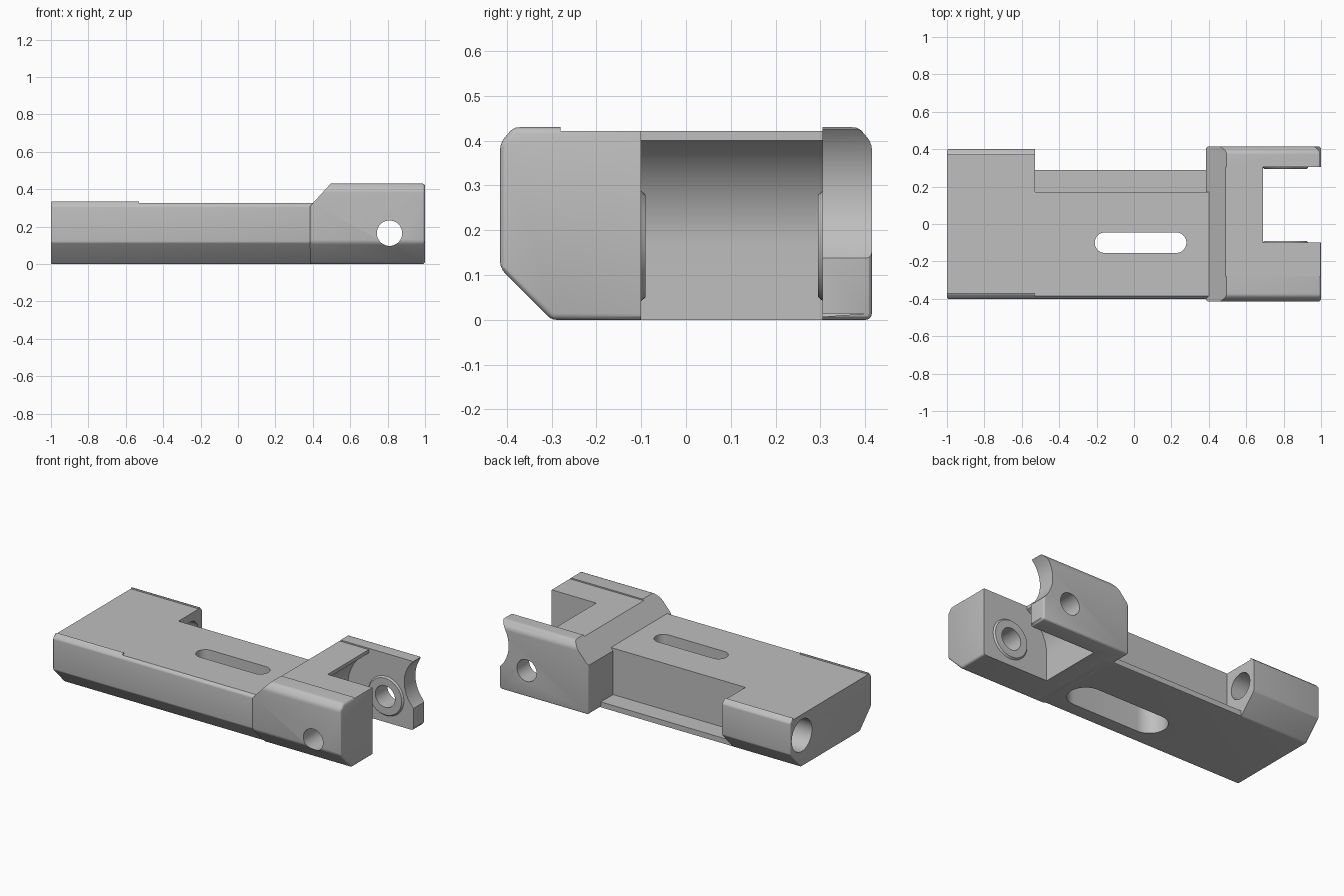
import bpy, bmesh
from math import pi, cos, sin, atan2, hypot, radians

if "Cube" in bpy.data.objects:
    bpy.data.objects.remove(bpy.data.objects["Cube"], do_unlink=True)

grey = bpy.data.materials.new("plain grey")
grey.use_nodes = True
COLOUR = (0.52, 0.52, 0.52, 1)
grey.diffuse_color = COLOUR
grey.node_tree.nodes["Principled BSDF"].inputs["Base Color"].default_value = COLOUR


def prism(name, profile, axis, start, end):
    """Extrude a 2D profile along an axis; the profile uses the other two axes in order."""
    def place(p, d):
        return {"x": (d, p[0], p[1]), "y": (p[0], d, p[1]), "z": (p[0], p[1], d)}[axis]
    bm = bmesh.new()
    rings = [[bm.verts.new(place(p, d)) for p in profile] for d in (start, end)]
    for ring in rings:
        bm.faces.new(ring)
    n = len(profile)
    for i in range(n):
        j = (i + 1) % n
        bm.faces.new((rings[0][i], rings[0][j], rings[1][j], rings[1][i]))
    bmesh.ops.recalc_face_normals(bm, faces=bm.faces)
    mesh = bpy.data.meshes.new(name)
    bm.to_mesh(mesh)
    bm.free()
    mesh.materials.append(grey)
    ob = bpy.data.objects.new(name, mesh)
    bpy.context.collection.objects.link(ob)
    return ob


def box(x0, x1, y0, y1, z0, z1):
    return prism("cutter", [(x0, y0), (x1, y0), (x1, y1), (x0, y1)], "z", z0, z1)


def arc(cx, cy, r, a0=0, a1=2 * pi, n=48):
    return [(cx + r * cos(a0 + (a1 - a0) * i / n), cy + r * sin(a0 + (a1 - a0) * i / n))
            for i in range(n + 1)]


def circle(cx, cy, r):
    return arc(cx, cy, r)[:-1]


def slot(cx, cy, half, r):
    return arc(cx + half, cy, r, -pi / 2, pi / 2, 20) + arc(cx - half, cy, r, pi / 2, 1.5 * pi, 20)


def apply(ob, mod):
    bpy.context.view_layer.objects.active = ob
    bpy.ops.object.modifier_apply(modifier=mod.name)


def bevel(ob, width):
    mod = ob.modifiers.new("round edges", "BEVEL")
    mod.width, mod.segments = width, 3
    mod.limit_method, mod.angle_limit = "ANGLE", radians(30)
    apply(ob, mod)


def cut(ob, *cutters):
    for c in cutters:
        mod = ob.modifiers.new("cut", "BOOLEAN")
        mod.operation, mod.solver, mod.object = "DIFFERENCE", "EXACT", c
        apply(ob, mod)
        bpy.data.objects.remove(c, do_unlink=True)


def smooth(ob):
    bpy.ops.object.select_all(action="DESELECT")
    ob.select_set(True)
    bpy.context.view_layer.objects.active = ob
    bpy.ops.object.shade_smooth_by_angle(angle=radians(25))


PIN_X, PIN_Z, PIN_R = 0.81, 0.165, 0.068


def pin_hole():
    return prism("cutter", circle(PIN_X, PIN_Z, PIN_R), "y", -0.6, 0.6)


# Long body with chamfered lower corners and low lips along its end block
body = prism("body", [(-0.29, 0), (0.29, 0), (0.4, 0.115), (0.4, 0.31), (0.375, 0.335),
                      (-0.375, 0.335), (-0.4, 0.31), (-0.4, 0.115)], "x", -1, 0.45)
bevel(body, 0.007)
cut(body,
    box(-1.1, -0.5, -0.37, 0.37, 0.325, 0.5),            # between the lips
    box(-0.53, 0.5, -0.6, 0.6, 0.325, 0.5),              # flat top
    box(-0.53, 0.5, 0.17, 0.6, 0.035, 0.6),              # rear notch above ledge
    box(-0.53, 0.5, 0.29, 0.6, -0.1, 0.6),               # ledge edge
    prism("cutter", slot(0.035, -0.1, 0.19, 0.055), "z", -0.1, 0.5),
    prism("cutter", slot(0.035, -0.1, 0.23, 0.105), "z", -0.1, 0.2),
    prism("cutter", circle(0.285, 0.195, 0.08), "x", -1.1, -0.4),
    prism("cutter", circle(0.285, 0.195, 0.1), "x", -1.1, -0.65))

# Taller fork head
fork = prism("fork_head", [(-0.3, 0), (0.415, 0), (0.415, 0.395), (0.385, 0.43), (-0.385, 0.43),
                           (-0.415, 0.395), (-0.415, 0.115)], "x", 0.385, 1)
bevel(fork, 0.014)
reach = hypot(0.12, 0.235)
hollow = arc(PIN_X, PIN_Z, reach, pi, pi + atan2(-0.235, 0.12), 20)
cut(fork,
    prism("cutter", [(0.3, 0.215), (0.5, 0.435), (0.5, 0.6), (0.3, 0.6)], "y", -0.6, 0.6),
    box(0.3, 1.1, -0.28, 0.305, 0.422, 0.6),             # between the lips
    prism("cutter", [(1.2, -0.1), (PIN_X - reach, -0.1)] + hollow + [(0.69, 0.6), (1.2, 0.6)],
          "y", -0.1, 0.305),                             # gap with a rounded hollow
    prism("cutter", arc(1.135, 0.285, 0.2, radians(125), radians(235), 20) + [(1.3, 0.12), (1.3, 0.45)],
          "y", 0.25, 0.6),                               # scooped end of the rear arm
    pin_hole())

# Tapered bosses around the pin hole on the inner arm faces
for name, wall, tip in (("front_boss", -0.105, -0.09), ("rear_boss", 0.31, 0.295)):
    boss = prism(name, circle(PIN_X, PIN_Z, 0.127), "y", wall, tip)
    for v in boss.data.vertices:
        if abs(v.co.y - tip) < 0.001:
            v.co.x = PIN_X + (v.co.x - PIN_X) * 0.9
            v.co.z = PIN_Z + (v.co.z - PIN_Z) * 0.9
    cut(boss, pin_hole())
    smooth(boss)

smooth(body)
smooth(fork)
